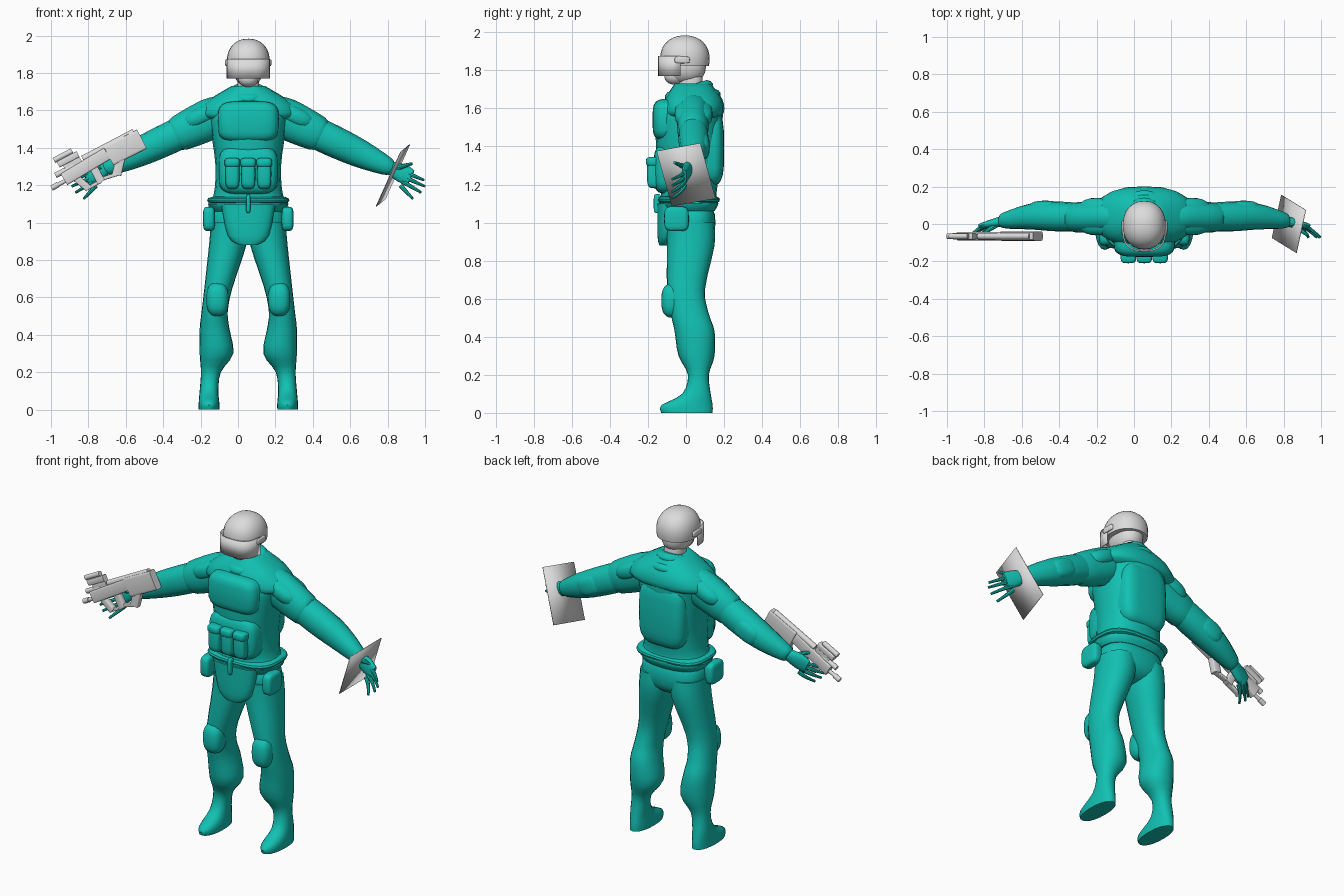
import bpy, bmesh, math
from mathutils import Vector

cube = bpy.data.objects.get("Cube")
if cube:
    bpy.data.objects.remove(cube, do_unlink=True)

CX = 0.055  # body centre line
X, Y, Z = Vector((1, 0, 0)), Vector((0, 1, 0)), Vector((0, 0, 1))
SLOPE = 0.47  # fall of the arms


def material(name, rgb):
    m = bpy.data.materials.new(name)
    m.use_nodes = True
    m.diffuse_color = (*rgb, 1)
    m.node_tree.nodes["Principled BSDF"].inputs["Base Color"].default_value = (*rgb, 1)
    return m


TEAL = material("teal cloth", (0.006, 0.53, 0.45))
GREY = material("light grey", (0.72, 0.72, 0.72))


def make(name, verts, faces, mat, thickness=0):
    mesh = bpy.data.meshes.new(name)
    mesh.from_pydata(verts, [], faces)
    bm = bmesh.new()
    bm.from_mesh(mesh)
    bmesh.ops.recalc_face_normals(bm, faces=bm.faces)
    bm.to_mesh(mesh)
    bm.free()
    mesh.materials.append(mat)
    ob = bpy.data.objects.new(name, mesh)
    bpy.context.collection.objects.link(ob)
    if thickness:
        ob.modifiers.new("Thickness", "SOLIDIFY").thickness = thickness
    return ob


def signed_power(value, p):
    return math.copysign(abs(value) ** (2 / p), value)


def loft(name, rings, mat, p, n=20):
    """Skin superellipse rings given as (centre, half axis, half axis)."""
    verts, faces = [], []
    for centre, u, v in rings:
        for i in range(n):
            a = math.tau * i / n
            verts.append(centre + u * signed_power(math.cos(a), p) + v * signed_power(math.sin(a), p))
    for start in range(0, len(verts) - n, n):
        for i in range(n):
            j = (i + 1) % n
            faces.append((start + i, start + j, start + n + j, start + n + i))
    faces += [tuple(range(n)), tuple(range(len(verts) - n, len(verts)))]
    return make(name, verts, faces, mat)


def smooth(rows, steps=3):
    """Resample rows along a flowing curve through them."""
    rows = [Vector(r) for r in rows]
    last = len(rows) - 1
    out = []
    for i in range(last):
        a, b = rows[i], rows[i + 1]
        ta = (b - rows[max(i - 1, 0)]) / 2
        tb = (rows[min(i + 2, last)] - a) / 2
        for k in range(steps):
            t = k / steps
            ease = t * t * (3 - 2 * t)
            out.append(a.lerp(b, ease) + ta * t * (1 - t) ** 2 - tb * t * t * (1 - t))
    return out + [rows[last]]


def column(name, rows, side=0, p=2.4):
    """Upright loft; each row is x offset, height, half width, front, back."""
    rings = [(Vector((CX + side * x, (f + b) / 2, z)), X * w, Y * (b - f) / 2)
             for x, z, w, f, b in smooth(rows)]
    loft(name, rings, TEAL, p)


def middle(name, rows):
    column(name, [(0, *row) for row in rows])


def limb(name, side, rows, p=2.2, n=16):
    """Sideways loft; each row is x offset, y, z, upright radius, depth radius."""
    rows = smooth(rows)
    points = [Vector((CX + side * r[0], r[1], r[2])) for r in rows]
    rings = []
    for i, row in enumerate(rows):
        along = (points[min(i + 1, len(points) - 1)] - points[max(i - 1, 0)]).normalized()
        up = along.cross(Y).normalized()
        rings.append((points[i], up * row[3], up.cross(along) * row[4]))
    loft(name, rings, TEAL, p, n)


def arm_z(x):
    return 1.65 - SLOPE * x


def blob(name, x, y, z, size, p=2, mat=TEAL, lowest=-90, turn=0):
    """Rounded solid, from ball to soft box, optionally cut off below a latitude."""
    rings, steps = [], 12
    for i in range(steps + 1):
        a = math.radians(lowest + (90 - lowest) * i / steps)
        r = max(abs(math.cos(a)), 0.01) ** (2 / p)
        rings.append((Z * size[2] * signed_power(math.sin(a), p), X * size[0] * r, Y * size[1] * r))
    ob = loft(name, rings, mat, p, 24)
    ob.location = (CX + x, y, z)
    ob.rotation_euler.y = turn


# Hips, jacket and shoulder cape
blob("hips", 0, .025, 1, (.195, .13, .12), 2.6)
middle("jacket", [(1.06, .19, -.11, .15), (1.1, .215, -.14, .17), (1.15, .185, -.13, .16),
                  (1.3, .175, -.15, .18), (1.5, .2, -.16, .19), (1.6, .2, -.14, .19),
                  (1.7, .1, -.07, .14)])
middle("shoulder_cape", [(1.55, .22, -.1, .17), (1.58, .27, -.12, .2),
                         (1.65, .22, -.11, .19), (1.73, .09, -.06, .13)])
middle("groin_flap", [(.88, .05, -.14, -.1), (.93, .11, -.15, -.06), (1.1, .145, -.15, -.05)])

# Belt and vest panels
blob("belt", 0, .015, 1.12, (.22, .163, .025), 3)
blob("vest_front", 0, -.08, 1.28, (.16, .09, .13), 4)
blob("chest_plate", 0, -.08, 1.54, (.165, .096, .11), 4)
blob("back_panel", 0, .1, 1.39, (.155, .1, .2), 4)
blob("buckle_strap", 0, -.15, 1.1, (.012, .02, .05), 4)
for x in (-.085, 0, .085):
    blob("chest_pouch", x, -.16, 1.26, (.038, .045, .08), 4)
    blob("pouch_lid", x, -.16, 1.32, (.042, .05, .025), 4)

# Cowl loops around the neck, higher at the back
for z, radius in ((1.63, .115), (1.69, .08)):
    bpy.ops.mesh.primitive_torus_add(location=(CX, .015, z), rotation=(.3, 0, 0), major_segments=24,
                                     minor_segments=10, major_radius=radius, minor_radius=.03)
    cowl = bpy.context.object
    cowl.name = "cowl"
    cowl.scale.y = 1.2
    cowl.data.materials.append(TEAL)

# Head and helmet
blob("neck", 0, .025, 1.73, (.058, .063, .1), 2.4, GREY)
blob("face", 0, -.005, 1.82, (.08, .11, .09), 2.2, GREY)
blob("jaw", 0, -.06, 1.775, (.055, .055, .05), 2.2, GREY)
blob("helmet", 0, -.006, 1.86, (.115, .13, .123), 2.2, GREY, lowest=-15)

# Visor wrapped round the brow, with hinges
edge = []
for degrees in range(-90, 91, 15):
    a = math.radians(degrees)
    edge.append((CX + .117 * signed_power(math.sin(a), 2.7), -.03 - .118 * abs(math.cos(a)) ** .75))
count = len(edge)
make("visor", [(x, y, z) for z in (1.77, 1.875) for x, y in edge],
     [(i, i + 1, count + i + 1, count + i) for i in range(count - 1)], GREY, .008)

for s in (1, -1):
    blob("visor_hinge", s * .112, -.02, 1.855, (.012, .04, .018), 4, GREY)

    # Leg and boot in one skin, knee pad and hip pouch
    column("leg", [(.21, 0, .055, -.13, .14), (.21, .04, .055, -.13, .14), (.21, .1, .05, -.02, .13),
                   (.2, .2, .053, .01, .12), (.17, .3, .09, -.04, .15), (.18, .43, .08, -.06, .15),
                   (.18, .52, .07, -.08, .12), (.16, .65, .075, -.1, .1), (.11, .88, .1, -.1, .15),
                   (.1, 1, .1, -.1, .15)], s, 2.2)
    blob("knee_pad", s * .165, -.07, .59, (.06, .06, .09), 2.6)
    blob("hip_pouch", s * .21, -.05, 1.02, (.032, .065, .065), 4)

    # Sleeve in two layers, with pads
    for name, rows in (
            ("upper_sleeve", [(.12, .04, .09, .085), (.2, .04, .11, .085), (.37, .035, .095, .08),
                              (.39, .035, .07, .06)]),
            ("sleeve", [(.3, .035, .085, .07), (.45, .04, .085, .08), (.6, .04, .075, .07),
                        (.74, .02, .05, .045), (.77, .02, .03, .03)])):
        limb(name, s, [(x, y, arm_z(x), up, deep) for x, y, up, deep in rows])
    blob("elbow_pad", s * .53, .08, arm_z(.53), (.09, .045, .06), 2.6, turn=s * .44)
    blob("shoulder_flap", s * .25, .04, arm_z(.17), (.12, .1, .055), 2.6, turn=s * .44)

    # Palm, curled fingers and thumb
    limb("palm", s, [(x, y, arm_z(x), up, deep) for x, y, up, deep in (
        (.74, .02, .03, .03), (.82, 0, .05, .022), (.87, -.01, .042, .014))])
    for i in range(4):
        reach = .11 - .012 * (i - 1) ** 2
        limb("finger", s, [(.84 - .008 * i + reach * t, -.005 - .067 * t ** 1.5,
                            1.268 - .024 * i - (.04 + .009 * i) * t, .013 - .006 * t, .013 - .006 * t)
                           for t in (0, .4, .8, 1)], 2, 8)
    limb("thumb", s, [(.785 + .09 * t, -.06 * t, 1.29 + .025 * t, .016 - .008 * t, .016 - .008 * t)
                      for t in (0, .5, 1)], 2, 8)

# Card held at the left wrist
make("card", [(.87, -.155, 1.375), (.92, .075, 1.417), (.79, .155, 1.126), (.74, -.075, 1.085)],
     [range(4)], GREY, .004)

# Compact gun, laid out along the barrel (a) and upward (b) from the butt
BUTT = Vector((-.487, -.065, 1.396))
FORWARD, UP = Vector((-.885, 0, -.465)), Vector((-.465, 0, .885))


def gun_bar(name, a0, b0, a1, b1, height, width, p=7):
    start, end = (BUTT + FORWARD * a + UP * b for a, b in ((a0, b0), (a1, b1)))
    across = (end - start).normalized().cross(Y)
    loft(name, [(c, across * height / 2, Y * width / 2) for c in (start, end)], GREY, p, 16)


def gun_tube(name, a0, a1, b, thickness):
    gun_bar(name, a0, b, a1, b, thickness, thickness, 2)


gun_bar("gun_stock", 0, .057, .2, .06, .115, .05)
gun_bar("gun_body", .2, .075, .47, .06, .07, .045)
gun_bar("gun_rear_lobe", .14, .03, .21, -.05, .05, .04)
gun_bar("gun_lower_bar", .19, -.05, .3, -.03, .02, .03)
gun_bar("gun_grip", .3, .05, .3, -.045, .045, .036)
gun_bar("gun_trigger_guard", .3, -.04, .39, -.04, .02, .03)
gun_bar("gun_foregrip", .41, .04, .375, -.045, .04, .036)
gun_bar("gun_sight_mount", .34, .11, .44, .11, .06, .025)
gun_bar("gun_sight", .34, .145, .46, .145, .035, .036)
gun_tube("gun_magazine", .02, .33, .11, .036)
gun_tube("gun_scope", .36, .47, .175, .03)
gun_tube("gun_light", .39, .5, .1, .03)
gun_tube("gun_barrel", .45, .54, .05, .022)
gun_tube("gun_muzzle", .51, .55, .05, .03)

# Smooth shading with crisp edges
bpy.ops.object.select_all(action="DESELECT")
for ob in bpy.context.collection.objects:
    if ob.type == "MESH":
        ob.select_set(True)
        bpy.context.view_layer.objects.active = ob
bpy.ops.object.shade_smooth_by_angle(angle=math.radians(40))
